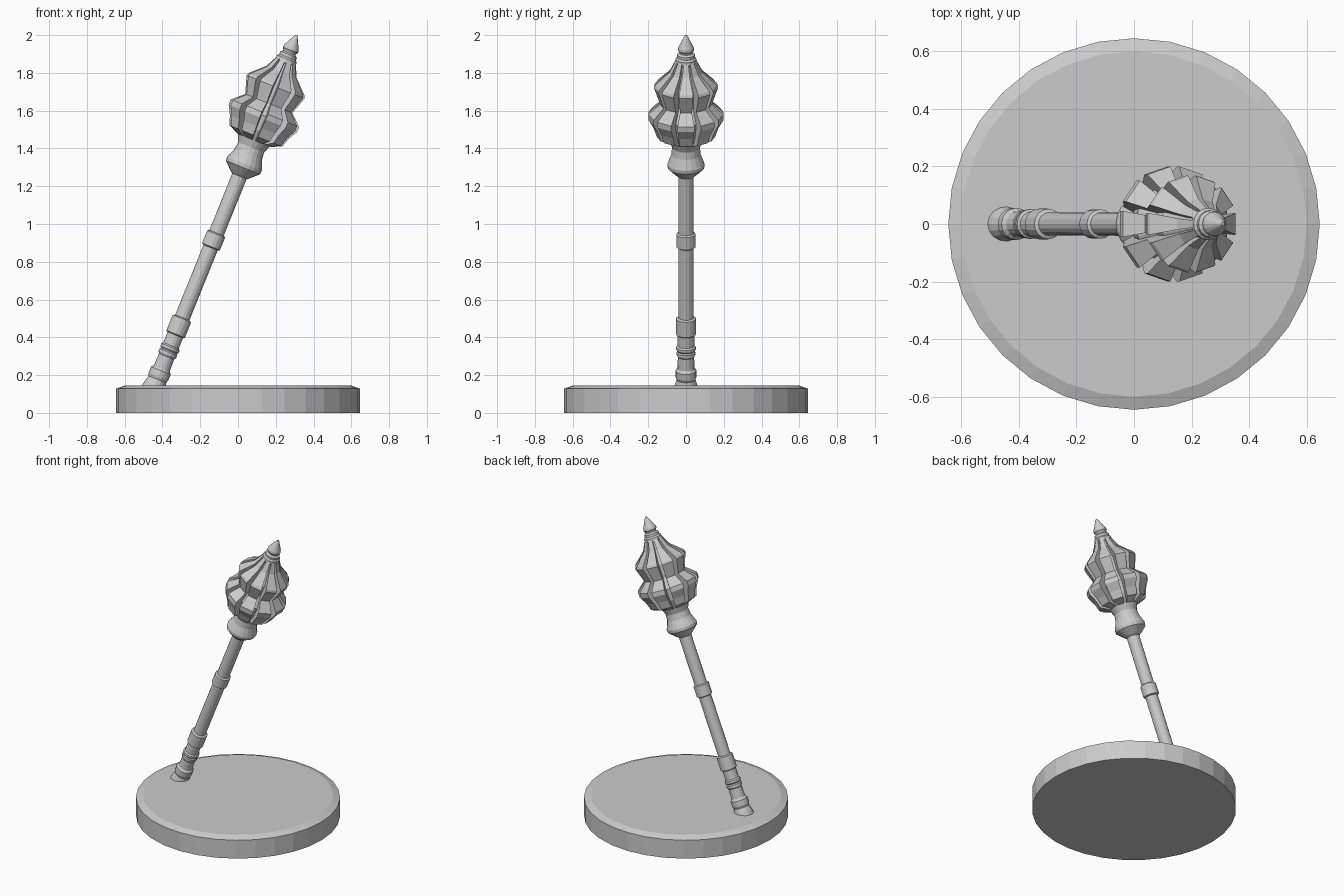
import bpy, bmesh, math
from mathutils import Matrix, Vector

cube = bpy.data.objects.get("Cube")
if cube:
    bpy.data.objects.remove(cube, do_unlink=True)

grey = bpy.data.materials.new("plain grey")
grey.use_nodes = True
colour = (0.6, 0.6, 0.6, 1)
grey.diffuse_color = colour
grey.node_tree.nodes["Principled BSDF"].inputs["Base Color"].default_value = colour

# Leaning axis of the mace, local z runs from the base top to the tip
LEAN = Matrix.Translation((-0.44, 0, 0.145)) @ Matrix.Rotation(math.radians(22), 4, "Y")


def finish(name, bm, matrix):
    bmesh.ops.recalc_face_normals(bm, faces=bm.faces)
    mesh = bpy.data.meshes.new(name)
    bm.to_mesh(mesh)
    bm.free()
    mesh.transform(matrix)
    mesh.materials.append(grey)
    obj = bpy.data.objects.new(name, mesh)
    bpy.context.collection.objects.link(obj)
    return obj


def lathe(name, profile, sides, matrix=LEAN):
    """Turn (height, radius) pairs into a capped solid of revolution."""
    bm = bmesh.new()
    rings = []
    for z, r in profile:
        rings.append([bm.verts.new((r * math.cos(a), r * math.sin(a), z))
                      for a in (math.tau * i / sides for i in range(sides))])
    for low, high in zip(rings, rings[1:]):
        for i in range(sides):
            j = (i + 1) % sides
            bm.faces.new((low[i], low[j], high[j], high[i]))
    bm.faces.new(rings[0])
    bm.faces.new(rings[-1])
    return finish(name, bm, matrix)


def flange(name, profile, angle, half):
    """One wedge-shaped blade: (height, outer radius, inner radius)."""
    bm = bmesh.new()
    loops = []
    for z, outer, inner in profile:
        corners = ((inner, -half), (outer, -half), (outer, half), (inner, half))
        loops.append([bm.verts.new((r * math.cos(a), r * math.sin(a), z))
                      for r, a in corners])
    for low, high in zip(loops, loops[1:]):
        for i in range(4):
            j = (i + 1) % 4
            bm.faces.new((low[i], low[j], high[j], high[i]))
    bm.faces.new(loops[0])
    bm.faces.new(loops[-1])
    return finish(name, bm, LEAN @ Matrix.Rotation(angle, 4, "Z"))


# Round display base with a bevelled top edge
lathe("base", [(0, 0.645), (0.128, 0.645), (0.145, 0.6)], 32, Matrix())

# Handle parts
lathe("shaft", [(0.02, 0.04), (1.24, 0.041)], 16)
lathe("pommel", [(-0.03, 0.064), (0.0, 0.06), (0.035, 0.05), (0.05, 0.056),
                 (0.085, 0.056), (0.1, 0.045), (0.17, 0.043)], 16)
lathe("grip_rings", [(0.165, 0.043), (0.175, 0.05), (0.19, 0.05), (0.197, 0.045),
                     (0.205, 0.052), (0.22, 0.052), (0.228, 0.044), (0.3, 0.044)], 16)
lathe("lower_band", [(0.288, 0.044), (0.294, 0.053), (0.382, 0.053), (0.388, 0.04)], 16)
lathe("upper_band", [(0.787, 0.041), (0.793, 0.051), (0.865, 0.051), (0.871, 0.041)], 16)

# Head collar, core and spike
lathe("collar", [(1.195, 0.042), (1.205, 0.055), (1.245, 0.097), (1.265, 0.099),
                 (1.32, 0.078), (1.36, 0.074), (1.405, 0.092), (1.43, 0.09)], 20)
lathe("head_core", [(1.4, 0.09), (1.46, 0.125), (1.54, 0.14), (1.61, 0.1),
                    (1.7, 0.105), (1.79, 0.06), (1.87, 0.045)], 20)
lathe("neck_ring", [(1.835, 0.05), (1.845, 0.056), (1.865, 0.056), (1.875, 0.047),
                    (1.89, 0.047), (1.9, 0.034)], 16)
lathe("spike", [(1.89, 0.034), (1.905, 0.036), (1.915, 0.043), (1.93, 0.041),
                (1.985, 0.014), (2.0, 0.006)], 16)

# Ring of curved flanges around the head
COUNT = 10
blade = [(1.4, 0.095, 0.05), (1.425, 0.155, 0.08), (1.475, 0.172, 0.1),
         (1.525, 0.2, 0.1), (1.555, 0.2, 0.1), (1.61, 0.138, 0.08),
         (1.705, 0.17, 0.08), (1.72, 0.164, 0.08), (1.79, 0.089, 0.05),
         (1.86, 0.054, 0.03)]
for k in range(COUNT):
    flange(f"flange_{k + 1}", blade, math.tau * k / COUNT, math.radians(13))
